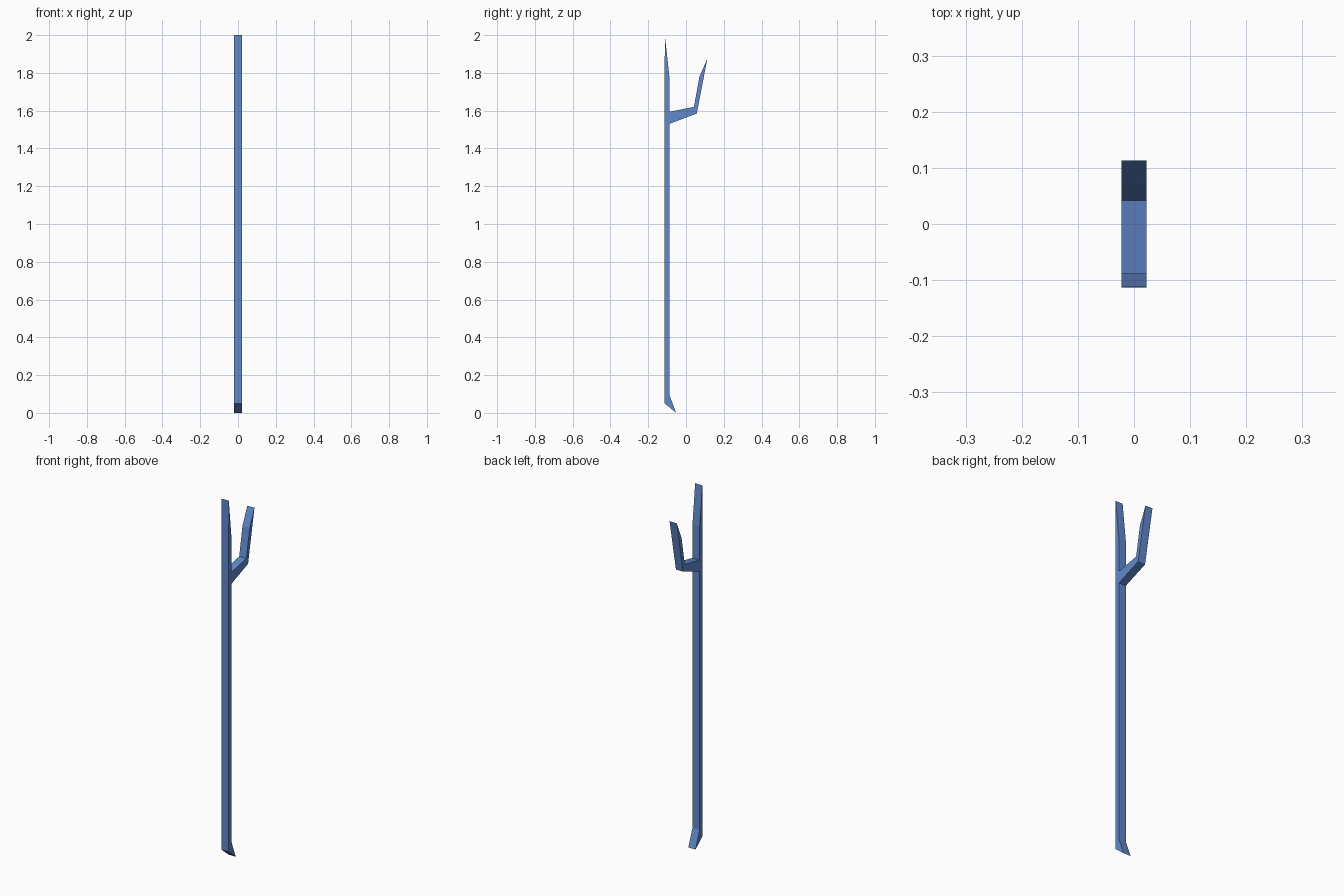
import bpy, bmesh

if "Cube" in bpy.data.objects:
    bpy.data.objects.remove(bpy.data.objects["Cube"])

HALF = 0.022  # half thickness along x


def extrude_profile(name, pts):
    """Extrude a (y, z) outline symmetrically along x."""
    bm = bmesh.new()
    face = bm.faces.new([bm.verts.new((-HALF, y, z)) for y, z in pts])
    out = bmesh.ops.extrude_face_region(bm, geom=[face])
    moved = [v for v in out["geom"] if isinstance(v, bmesh.types.BMVert)]
    bmesh.ops.translate(bm, verts=moved, vec=(2 * HALF, 0, 0))
    bmesh.ops.recalc_face_normals(bm, faces=bm.faces)
    mesh = bpy.data.meshes.new(name)
    bm.to_mesh(mesh)
    bm.free()
    obj = bpy.data.objects.new(name, mesh)
    bpy.context.collection.objects.link(obj)
    obj.data.materials.append(blue)
    return obj


blue = bpy.data.materials.new("blue_metal")
blue.diffuse_color = (0.12, 0.25, 0.6, 1)
blue.use_nodes = True
blue.node_tree.nodes["Principled BSDF"].inputs["Base Color"].default_value = blue.diffuse_color

# One-piece pole: slanted foot, shaft, side hook and chiselled tip
extrude_profile("forked_pole", [
    (-0.113, 0.05), (-0.052, 0.0), (-0.088, 0.095),
    (-0.088, 1.53), (0.057, 1.585), (0.113, 1.875),
    (0.071, 1.78), (0.042, 1.62), (-0.088, 1.594),
    (-0.088, 1.78), (-0.112, 2.0), (-0.113, 1.78),
])
